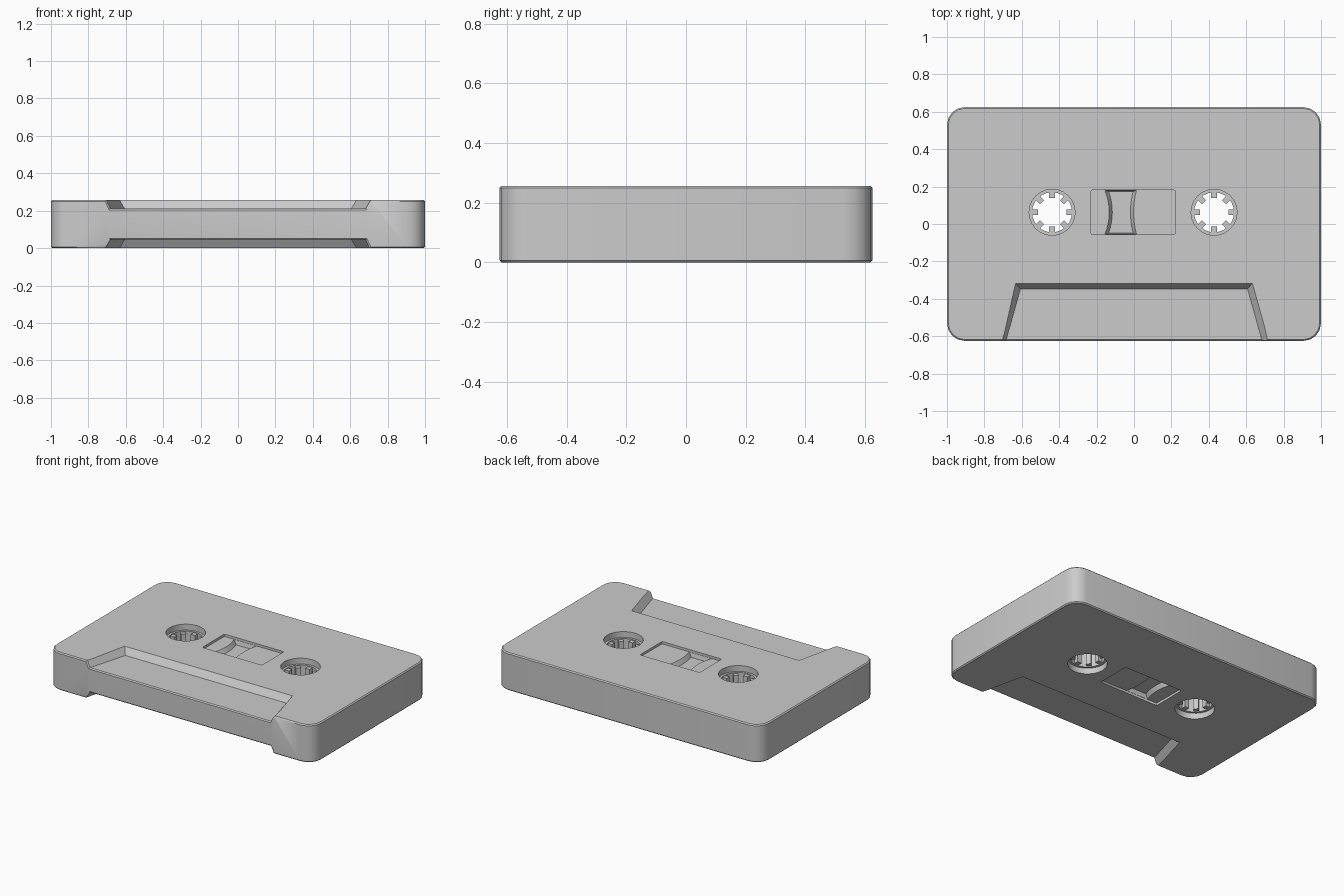
import bpy, bmesh, math
from mathutils import Matrix

if "Cube" in bpy.data.objects:
    bpy.data.objects.remove(bpy.data.objects["Cube"])

H = 0.257                     # shell thickness
CY = 0.0625                   # height of the hub line on the face
HUBS = (-0.438, 0.428)


def make_object(name, bm):
    bmesh.ops.recalc_face_normals(bm, faces=bm.faces)
    me = bpy.data.meshes.new(name)
    bm.to_mesh(me)
    bm.free()
    ob = bpy.data.objects.new(name, me)
    bpy.context.collection.objects.link(ob)
    return ob


def loft(name, low, z0, high, z1):
    """Closed solid between two outlines with equal point counts."""
    bm = bmesh.new()
    a = [bm.verts.new((x, y, z0)) for x, y in low]
    b = [bm.verts.new((x, y, z1)) for x, y in high]
    n = len(a)
    bm.faces.new(a[::-1])
    bm.faces.new(b)
    for i in range(n):
        j = (i + 1) % n
        bm.faces.new((a[i], a[j], b[j], b[i]))
    return make_object(name, bm)


def circle(cx, cy, r, n):
    return [(cx + r * math.cos(2 * math.pi * i / n),
             cy + r * math.sin(2 * math.pi * i / n)) for i in range(n)]


def rounded_rect(hx, hy, r, seg, cx=0, cy=0):
    pts = []
    for k, (sx, sy) in enumerate(((1, 1), (-1, 1), (-1, -1), (1, -1))):
        for i in range(seg + 1):
            t = math.pi / 2 * (k + i / seg)
            pts.append((cx + sx * (hx - r) + r * math.cos(t),
                        cy + sy * (hy - r) + r * math.sin(t)))
    return pts


def apply_mod(ob, mod):
    bpy.context.view_layer.objects.active = ob
    bpy.ops.object.modifier_apply(modifier=mod.name)


def cut(ob, cutter):
    mod = ob.modifiers.new("cut", 'BOOLEAN')
    mod.operation = 'DIFFERENCE'
    mod.solver = 'EXACT'
    mod.object = cutter
    apply_mod(ob, mod)
    bpy.data.objects.remove(cutter)


def cut_both_faces(ob, low, z0, high, z1):
    cut(ob, loft("cutter_top", low, z0, high, z1))
    cut(ob, loft("cutter_bottom", high, H - z1, low, H - z0))


# Shell
outline = rounded_rect(1.0, 0.625, 0.095, 4)
shell = loft("shell", outline, 0, outline, H)


# Tapered step along the front edge, on both faces
def trapezoid(x_front, x_back, y_back):
    slope = (x_front - x_back) / (y_back + 0.625)
    xf = x_front + slope * 0.175
    return [(-xf, -0.8), (xf, -0.8), (x_back, y_back), (-x_back, y_back)]


cut_both_faces(shell, trapezoid(0.685, 0.607, -0.347), 0.212,
               trapezoid(0.735, 0.659, -0.287), 0.302)

# Fine chamfer on the outer edges
bev = shell.modifiers.new("chamfer", 'BEVEL')
bev.width = 0.007
bev.segments = 1
bev.limit_method = 'ANGLE'
bev.angle_limit = math.radians(75)
apply_mod(shell, bev)

# Hub holes
for x in HUBS:
    c = circle(x, CY, 0.123, 24)
    cut(shell, loft("cutter_hole", c, -0.1, c, H + 0.1))

# Window recess
win = rounded_rect(0.225, 0.119, 0.008, 2, -0.005, CY)
cut_both_faces(shell, win, H - 0.016, win, H + 0.05)


# Gap between the two tape packs, with curved sloping sides
def gap(rl, rr, hy, n=8):
    pts = []
    for i in range(n + 1):
        y = -hy + 2 * hy * i / n
        pts.append((HUBS[1] - math.sqrt(rr * rr - y * y), CY + y))
    for i in range(n + 1):
        y = hy - 2 * hy * i / n
        pts.append((HUBS[0] + math.sqrt(rl * rl - y * y), CY + y))
    return pts


cut_both_faces(shell, gap(0.322, 0.447, 0.111), H - 0.045,
               gap(0.305, 0.43, 0.1175), H - 0.015)

# Toothed drive hubs
for side, x in zip(("left", "right"), HUBS):
    bm = bmesh.new()
    n, z0, z1 = 24, 0.04, H - 0.04
    loops = [[bm.verts.new((px, py, z)) for px, py in circle(x, CY, r, n)]
             for r, z in ((0.126, z0), (0.126, z1), (0.107, z1), (0.107, z0))]
    for k in range(4):
        a, b = loops[k], loops[(k + 1) % 4]
        for i in range(n):
            j = (i + 1) % n
            bm.faces.new((a[i], a[j], b[j], b[i]))
    for k in range(8):
        m = (Matrix.Translation((x, CY, H / 2))
             @ Matrix.Rotation(k * math.pi / 4, 4, 'Z')
             @ Matrix.Translation((0.0935, 0, 0))
             @ Matrix.Diagonal((0.035, 0.031, z1 - z0 - 0.01, 1)))
        bmesh.ops.create_cube(bm, size=1, matrix=m)
    make_object(side + "_hub", bm)

# Smooth curved walls, keep edges sharp
for ob in bpy.context.scene.objects:
    bpy.ops.object.select_all(action='DESELECT')
    ob.select_set(True)
    bpy.context.view_layer.objects.active = ob
    bpy.ops.object.shade_smooth_by_angle(angle=math.radians(30))
